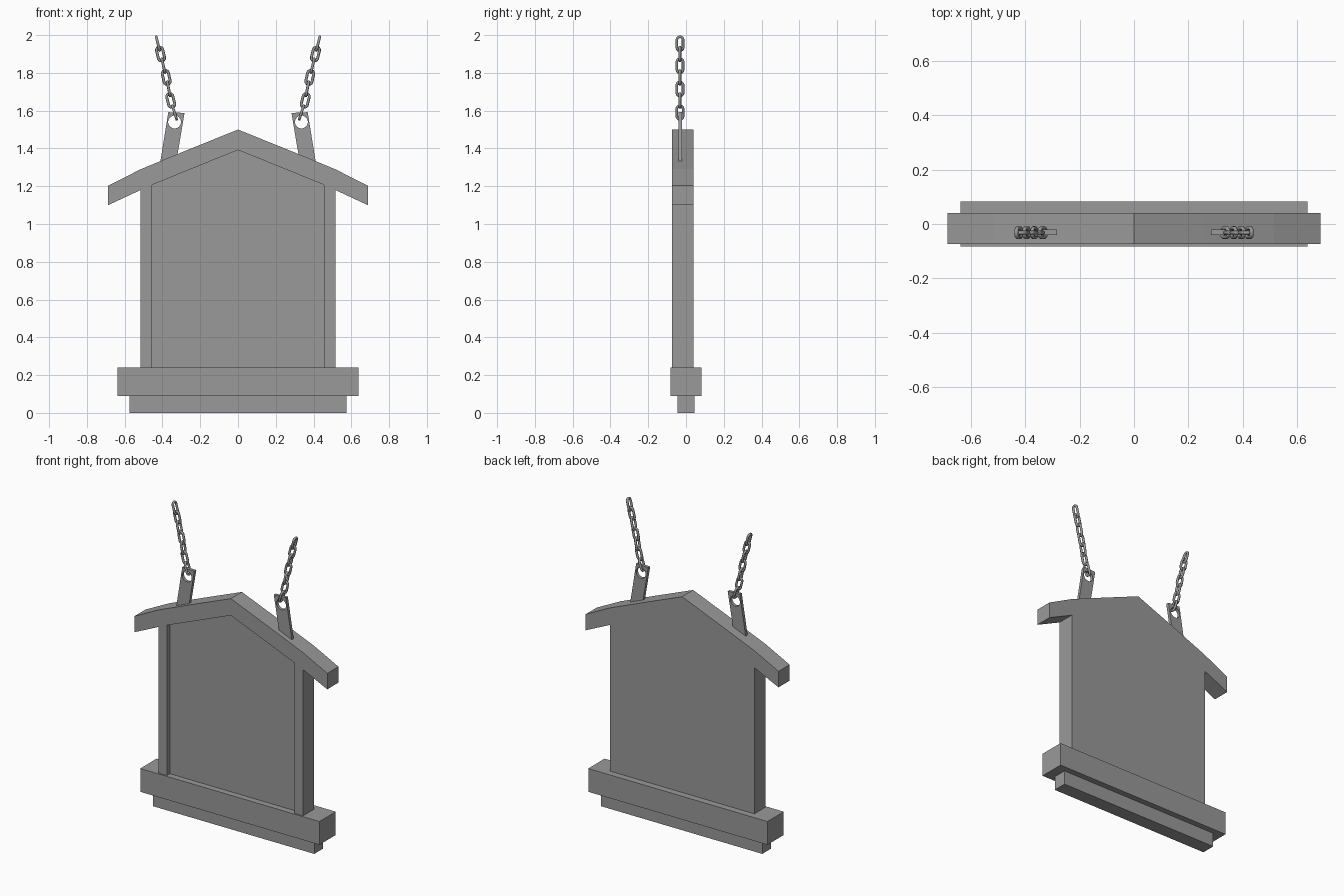
import bpy, bmesh, math
from mathutils import Vector, Matrix

if "Cube" in bpy.data.objects:
    bpy.data.objects.remove(bpy.data.objects["Cube"], do_unlink=True)

grey = bpy.data.materials.new("plain_grey")
grey.use_nodes = True
grey.diffuse_color = (0.32, 0.32, 0.32, 1)
grey.node_tree.nodes["Principled BSDF"].inputs["Base Color"].default_value = (0.32, 0.32, 0.32, 1)


def add_mesh(name, bm):
    bmesh.ops.recalc_face_normals(bm, faces=bm.faces[:])
    mesh = bpy.data.meshes.new(name)
    bm.to_mesh(mesh)
    bm.free()
    mesh.materials.append(grey)
    obj = bpy.data.objects.new(name, mesh)
    bpy.context.collection.objects.link(obj)
    return obj


def extrude_profile(name, points, y0, y1):
    """Solid with an x-z outline, running from y0 to y1."""
    bm = bmesh.new()
    face = bm.faces.new([bm.verts.new((x, y0, z)) for x, z in points])
    out = bmesh.ops.extrude_face_region(bm, geom=[face])
    moved = [v for v in out["geom"] if isinstance(v, bmesh.types.BMVert)]
    bmesh.ops.translate(bm, verts=moved, vec=(0, y1 - y0, 0))
    return add_mesh(name, bm)


def box(name, half_x, y0, y1, z0, z1):
    return extrude_profile(name, [(-half_x, z0), (half_x, z0), (half_x, z1), (-half_x, z1)], y0, y1)


def cut(obj, cutter):
    mod = obj.modifiers.new("cut", "BOOLEAN")
    mod.object = cutter
    mod.solver = "EXACT"
    cutter.hide_render = True
    cutter.hide_viewport = True


def symmetric(half):
    return half + [(-x, z) for x, z in reversed(half) if x > 0]


# Stepped base
box("base_plinth", 0.575, -0.045, 0.045, 0, 0.09)
box("base_slab", 0.638, -0.083, 0.083, 0.09, 0.24)

# Gabled board: posts and roof in one outline, with a shallow front recess
half = [(0, 1.5), (0.26, 1.395), (0.515, 1.29), (0.687, 1.203), (0.687, 1.1), (0.515, 1.18), (0.515, 0.235)]
board = extrude_profile("gabled_board", symmetric(half), -0.073, 0.04)
recess = symmetric([(0, 1.392), (0.455, 1.207), (0.455, 0.2)])
cut(board, extrude_profile("recess_cutter", recess, -0.2, -0.043))


# One chain link: a closed stadium of round wire
def add_link(curve, centre, direction, turned):
    radius, straight = 0.0165, 0.021
    w = Vector((0, 1, 0)) if turned else direction.cross(Vector((0, 1, 0)))
    spline = curve.splines.new("POLY")
    spline.use_cyclic_u = True
    steps = 6
    path = []
    for end in (1, -1):
        for i in range(steps + 1):
            a = math.pi * i / steps
            path.append(centre + direction * end * (straight + radius * math.sin(a))
                        + w * end * radius * math.cos(a))
    spline.points.add(len(path) - 1)
    for point, co in zip(spline.points, path):
        point.co = (*co, 1)


chain_path = [(0.336, 1.59), (0.356, 1.654), (0.367, 1.715), (0.38, 1.776),
              (0.395, 1.838), (0.41, 1.9), (0.424, 1.955)]

for side, label in ((1, "left"), (-1, "right")):
    # Tilted hanger plate with a round eye
    plate = [(0.283, 1.588), (0.368, 1.604), (0.368, 1.59)]
    plate = [(0.283, 1.588), (0.369, 1.604 - 0.012), (0.412, 1.325), (0.324, 1.345)]
    plate = [(side * x, z) for x, z in plate]
    hanger = extrude_profile(label + "_hanger", plate, -0.04, -0.02)
    bm = bmesh.new()
    bmesh.ops.create_cone(bm, cap_ends=True, segments=24, radius1=0.034, radius2=0.034, depth=0.1,
                          matrix=Matrix.Translation((side * 0.336, -0.03, 1.54))
                          @ Matrix.Rotation(math.pi / 2, 4, "X"))
    cut(hanger, add_mesh(label + "_eye_cutter", bm))

    # Chain, each link a quarter turn from the last
    curve = bpy.data.curves.new(label + "_chain", "CURVE")
    curve.dimensions = "3D"
    curve.bevel_depth = 0.0075
    curve.bevel_resolution = 2
    points = [Vector((side * x, -0.032, z)) for x, z in chain_path]
    for i, p in enumerate(points):
        direction = points[min(i + 1, len(points) - 1)] - points[max(i - 1, 0)]
        add_link(curve, p, direction.normalized(), i % 2 == 0)
    temp = bpy.data.objects.new("chain_helper", curve)
    bpy.context.collection.objects.link(temp)
    bpy.context.view_layer.update()
    mesh = bpy.data.meshes.new_from_object(temp.evaluated_get(bpy.context.evaluated_depsgraph_get()))
    bpy.data.objects.remove(temp, do_unlink=True)
    mesh.materials.clear()
    mesh.materials.append(grey)
    mesh.shade_smooth()
    chain = bpy.data.objects.new(label + "_chain", mesh)
    bpy.context.collection.objects.link(chain)
